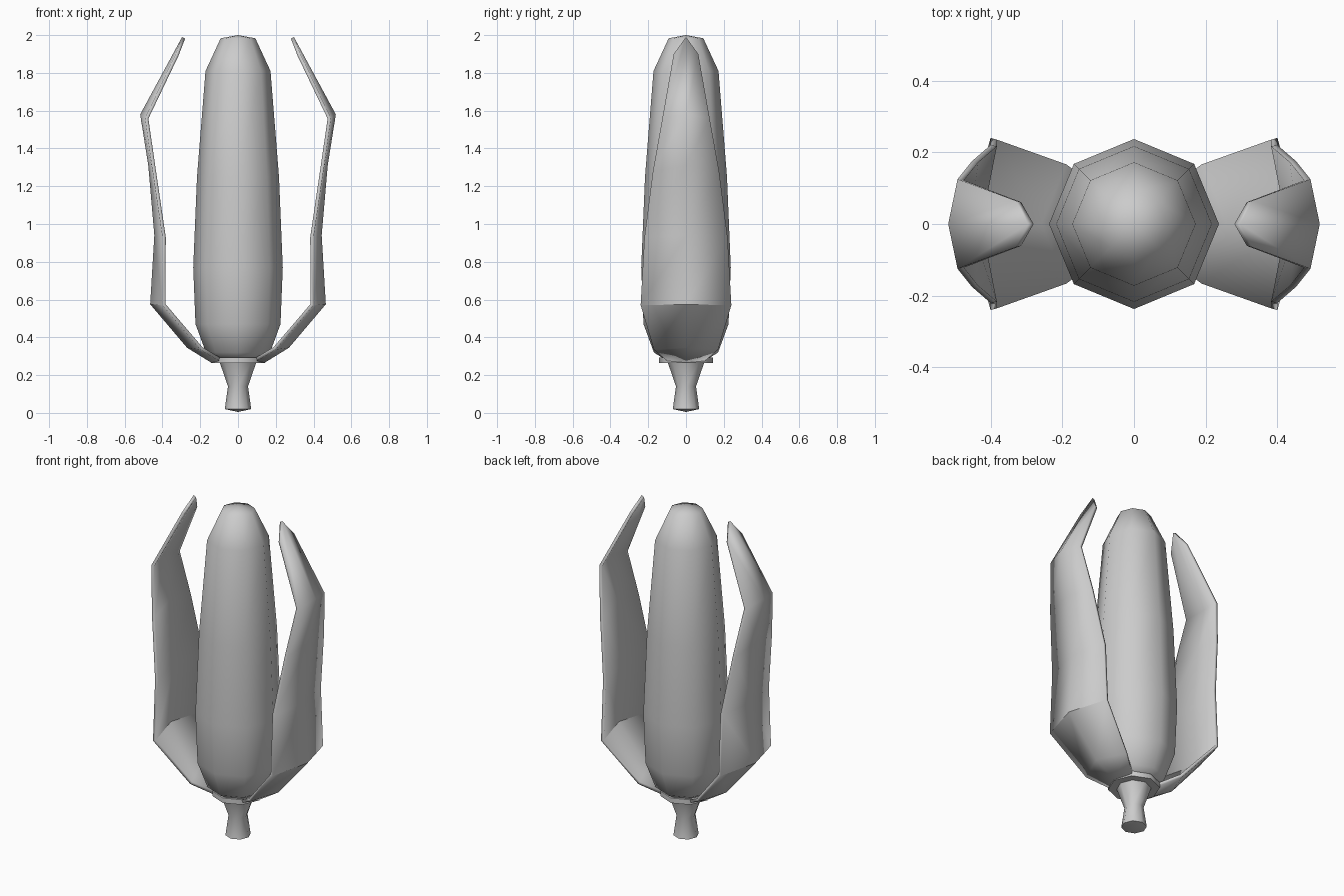
import bpy
from math import cos, sin, pi, radians

if "Cube" in bpy.data.objects:
    bpy.data.objects.remove(bpy.data.objects["Cube"])


def make_object(name, verts, faces, angle=60):
    mesh = bpy.data.meshes.new(name)
    mesh.from_pydata(verts, [], faces)
    mesh.update()
    obj = bpy.data.objects.new(name, mesh)
    bpy.context.collection.objects.link(obj)
    bpy.ops.object.select_all(action='DESELECT')
    obj.select_set(True)
    bpy.context.view_layer.objects.active = obj
    bpy.ops.object.shade_smooth_by_angle(angle=radians(angle))
    return obj


def lathe(name, profile, bottom, top, sides=8):
    """Revolve (radius, z) rings, closed by a centre point at each end."""
    verts = [(r * cos(2 * pi * k / sides), r * sin(2 * pi * k / sides), z)
             for r, z in profile for k in range(sides)]
    low, high = len(verts), len(verts) + 1
    verts += [(0, 0, bottom), (0, 0, top)]
    last = (len(profile) - 1) * sides
    faces = []
    for k in range(sides):
        n = (k + 1) % sides
        for i in range(0, last, sides):
            faces.append((i + k, i + n, i + sides + n, i + sides + k))
        faces += [(n, k, low), (last + k, last + n, high)]
    return make_object(name, verts, faces)


# Cob, stem and the collar the leaves grow from
lathe("cob", [(0.10, 0.275), (0.17, 0.32), (0.225, 0.47), (0.237, 0.77),
              (0.217, 1.25), (0.172, 1.81), (0.092, 1.983)], 0.275, 2.0)
lathe("stem", [(0.07, 0.02), (0.053, 0.14), (0.097, 0.268)], 0.005, 0.268)
lathe("husk_collar", [(0.142, 0.263), (0.142, 0.293)], 0.263, 0.293)

# Husk leaves: edge x, edge y, edge z, centre x, centre z per row
rows = [(0.10, 0.10, 0.275, 0.14, 0.265),
        (0.20, 0.17, 0.335, 0.27, 0.345),
        (0.40, 0.24, 0.57, 0.465, 0.575),
        (0.40, 0.22, 0.93, 0.443, 0.94),
        (0.452, 0.175, 1.28, 0.475, 1.31),
        (0.492, 0.125, 1.56, 0.518, 1.58),
        (0.33, 0.065, 1.90, 0.296, 1.99)]
verts = []
for ex, ey, ez, cx, cz in rows:
    verts += [(ex, -ey, ez), (cx, 0, cz), (ex, ey, ez)]
faces = [(i + c, i + c + 1, i + c + 4, i + c + 3)
         for i in range(0, 3 * len(rows) - 3, 3) for c in (0, 1)]
leaves = make_object("husk_leaves", verts, faces, 40)
solid = leaves.modifiers.new("thickness", 'SOLIDIFY')
solid.thickness = 0.018
solid.offset = -1
mirror = leaves.modifiers.new("mirror", 'MIRROR')
mirror.use_mirror_merge = False
